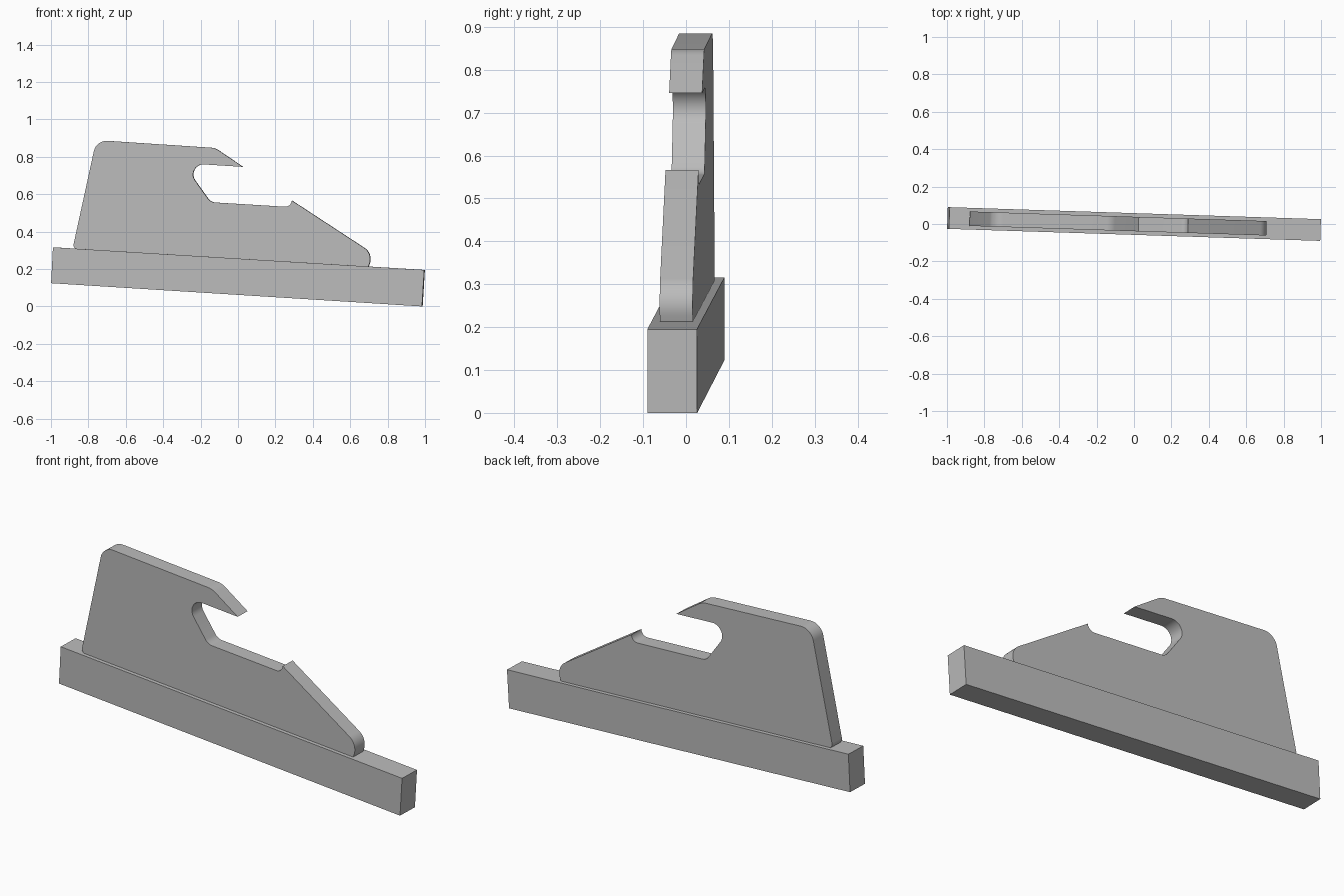
import bpy, bmesh, math
from mathutils import Vector

default = bpy.data.objects.get("Cube")
if default:
    bpy.data.objects.remove(default, do_unlink=True)

YAW = math.radians(-1.85)

# Single grey finish
grey = bpy.data.materials.new("plain grey")
colour = (0.5, 0.5, 0.5, 1)
grey.use_nodes = True
grey.diffuse_color = colour
grey.node_tree.nodes["Principled BSDF"].inputs["Base Color"].default_value = colour


def rounded(corners, steps=10):
    """Turn (x, z, radius) corners into an outline with fillets."""
    outline = []
    for i, (x, z, radius) in enumerate(corners):
        p = Vector((x, z))
        if not radius:
            outline.append(p)
            continue
        a = (Vector(corners[i - 1][:2]) - p).normalized()
        b = (Vector(corners[(i + 1) % len(corners)][:2]) - p).normalized()
        half = a.angle(b) / 2
        centre = p + (a + b).normalized() * radius / math.sin(half)
        reach = radius / math.tan(half)
        start, end = p + a * reach - centre, p + b * reach - centre
        sweep = start.angle(end)
        for k in range(steps + 1):
            t = k / steps
            arc = start * math.sin((1 - t) * sweep) + end * math.sin(t * sweep)
            outline.append(centre + arc / math.sin(sweep))
    return outline


def slab(name, corners, thickness):
    """Extrude an upright outline through its thickness."""
    bm = bmesh.new()
    verts = [bm.verts.new((p.x, -thickness / 2, p.y)) for p in rounded(corners)]
    face = bm.faces.new(verts)
    new = bmesh.ops.extrude_face_region(bm, geom=[face])["geom"]
    moved = [v for v in new if isinstance(v, bmesh.types.BMVert)]
    bmesh.ops.translate(bm, verts=moved, vec=(0, thickness, 0))
    bmesh.ops.recalc_face_normals(bm, faces=bm.faces)
    mesh = bpy.data.meshes.new(name)
    bm.to_mesh(mesh)
    bm.free()
    mesh.materials.append(grey)
    obj = bpy.data.objects.new(name, mesh)
    bpy.context.collection.objects.link(obj)
    obj.rotation_euler.z = YAW
    bpy.ops.object.select_all(action="DESELECT")
    obj.select_set(True)
    bpy.context.view_layer.objects.active = obj
    bpy.ops.object.shade_smooth_by_angle(angle=math.radians(25))
    return obj


# Tilted base bar
slab("base_bar", [(-0.998, 0.124, 0), (0.986, 0, 0),
                  (0.998, 0.195, 0), (-0.988, 0.316, 0)], 0.116)

# Upright plate with a hooked slot and a sloping nose
slab("hook_plate", [
    (-0.87, 0.308, 0), (-0.88, 0.325, 0.02),    # rear foot
    (-0.757, 0.889, 0.07),                      # rear shoulder
    (-0.122, 0.847, 0.09), (0.027, 0.746, 0),   # hook and its tip
    (-0.295, 0.766, 0.054),                     # slot end
    (-0.146, 0.557, 0.05), (0.284, 0.531, 0.035),
    (0.289, 0.566, 0), (0.725, 0.281, 0.072),   # lip and nose
    (0.698, 0.212, 0)], 0.077)
